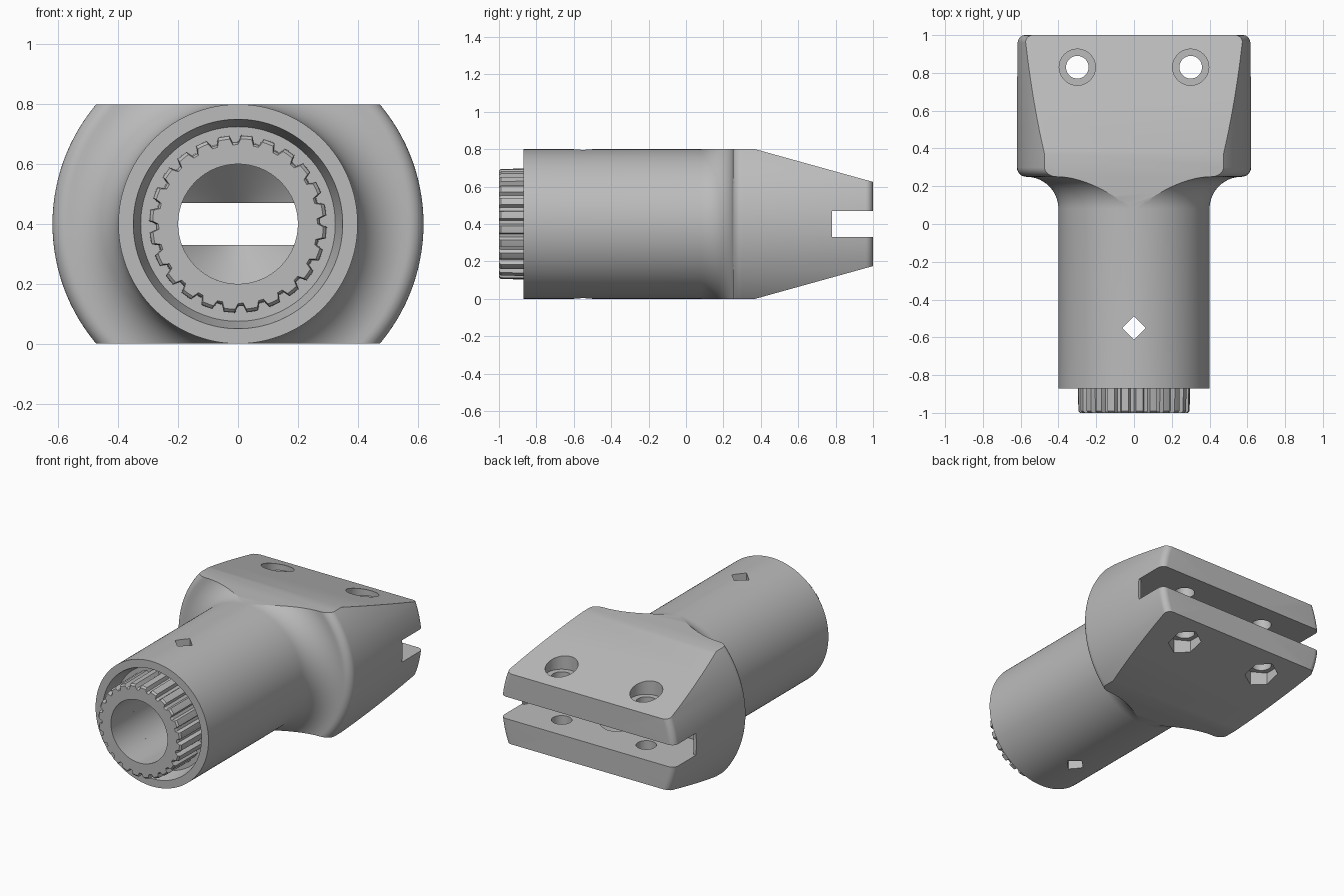
import bpy, bmesh, math
from math import sin, cos, pi, radians

cube = bpy.data.objects.get("Cube")
if cube:
    bpy.data.objects.remove(cube, do_unlink=True)

AXIS_Z = 0.4      # height of the tube axis
BORE = 0.2
RECESS = -0.77    # floor of the front recess

grey = bpy.data.materials.new("plain grey")
grey.use_nodes = True
COLOUR = (0.5, 0.5, 0.5, 1)
grey.diffuse_color = COLOUR
grey.node_tree.nodes["Principled BSDF"].inputs["Base Color"].default_value = COLOUR


def finish(name, bm):
    bmesh.ops.recalc_face_normals(bm, faces=bm.faces[:])
    mesh = bpy.data.meshes.new(name)
    bm.to_mesh(mesh)
    bm.free()
    obj = bpy.data.objects.new(name, mesh)
    mesh.materials.append(grey)
    bpy.context.collection.objects.link(obj)
    return obj


def skin_rings(bm, rings, closed):
    """Join matching vertex rings with quads."""
    n = len(rings[0])
    pairs = list(zip(rings, rings[1:]))
    if closed:
        pairs.append((rings[-1], rings[0]))
    for a, b in pairs:
        for i in range(n):
            j = (i + 1) % n
            bm.faces.new((a[i], a[j], b[j], b[i]))


def revolve(name, profile, steps=128):
    """Spin a closed (radius, y) loop about the tube axis."""
    bm = bmesh.new()
    rings = []
    for r, y in profile:
        rings.append([bm.verts.new((r * cos(2 * pi * i / steps), y,
                                    AXIS_Z + r * sin(2 * pi * i / steps)))
                      for i in range(steps)])
    skin_rings(bm, rings, True)
    return finish(name, bm)


def prism(name, outline, low, high, axis):
    """Extrude a 2D outline along x or z."""
    place = {"x": lambda p, d: (d, p[0], p[1]), "z": lambda p, d: (p[0], p[1], d)}[axis]
    bm = bmesh.new()
    rings = [[bm.verts.new(place(p, d)) for p in outline] for d in (low, high)]
    skin_rings(bm, rings, False)
    for ring in rings:
        bm.faces.new(ring)
    return finish(name, bm)


def arc(cx, cy, r, start, end, steps=8):
    return [(cx + r * cos(radians(start + (end - start) * i / steps)),
             cy + r * sin(radians(start + (end - start) * i / steps)))
            for i in range(steps + 1)]


def polygon(cx, cy, r, sides, turn=0):
    return arc(cx, cy, r, turn, turn + 360, sides)[:-1]


def cut(target, cutter, operation="DIFFERENCE"):
    cutter.hide_render = True
    mod = target.modifiers.new("cut", "BOOLEAN")
    mod.operation = operation
    mod.solver = "EXACT"
    mod.object = cutter
    bpy.context.view_layer.objects.active = target
    bpy.ops.object.modifier_apply(modifier=mod.name)
    bpy.data.objects.remove(cutter, do_unlink=True)


def smooth(obj, angle):
    bpy.ops.object.select_all(action="DESELECT")
    obj.select_set(True)
    bpy.context.view_layer.objects.active = obj
    bpy.ops.object.shade_smooth_by_angle(angle=radians(angle))


# Turned body: sleeve, flared shoulder, round head, rear opening and bore
profile = [(0.35, -0.87), (0.4, -0.87)]
profile += arc(0.57, 0.08, 0.17, 180, 90, 14)
profile += arc(0.57, 0.30, 0.05, -90, 0)
profile += arc(0.58, 0.96, 0.04, 0, 90)
profile += [(0.0005, 1.0), (0.0005, 0.86), (BORE, 0.66), (BORE, RECESS), (0.325, RECESS)]
body = revolve("clamp_body", profile)

# Flat top and bottom, tapering to the rear
cut(body, prism("wedge", [(-1.1, 0), (0.37, 0), (1.0, 0.175), (1.1, 0.203),
                          (1.1, 0.597), (1.0, 0.625), (0.37, 0.8), (-1.1, 0.8)],
                -1, 1, "x"), "INTERSECT")

# Rear slot, deeper between the side cheeks
slot = [(-0.8, 1.1), (-0.8, 0.78), (-0.6, 0.78)]
slot += arc(-0.47, 0.68, 0.07, 180, 270, 6)
slot += arc(0.47, 0.68, 0.07, 270, 360, 6)
slot += [(0.6, 0.78), (0.8, 0.78), (0.8, 1.1)]
cut(body, prism("slot", slot, 0.33, 0.47, "z"))

# Bolt holes with round recesses above and hexagonal ones below
for x in (-0.3, 0.3):
    cut(body, prism("bolt_hole", polygon(x, 0.83, 0.06, 32), -0.1, 0.9, "z"))
    cut(body, prism("bolt_recess", polygon(x, 0.83, 0.096, 40), 0.61, 0.9, "z"))
    cut(body, prism("nut_recess", polygon(x, 0.83, 0.1, 6, 30), -0.1, 0.19, "z"))

# Diamond pin hole through the sleeve
cut(body, prism("pin_hole", polygon(0, -0.55, 0.062, 4), -0.1, 0.9, "z"))
smooth(body, 25)

# Toothed collar around the bore
TEETH = 24
STEPS = 8


def collar_ring(bm, y, tip, root):
    ring = []
    for i in range(TEETH * STEPS):
        a = 2 * pi * i / (TEETH * STEPS)
        r = root if i % STEPS in (0, 1, 2) else tip
        ring.append(bm.verts.new((r * cos(a), y, AXIS_Z + r * sin(a))))
    return ring


bm = bmesh.new()
skin_rings(bm, [collar_ring(bm, RECESS + 0.01, BORE, BORE),
                collar_ring(bm, RECESS + 0.01, 0.297, 0.275),
                collar_ring(bm, -0.99, 0.295, 0.272),
                collar_ring(bm, -1.0, 0.285, 0.265),
                collar_ring(bm, -1.0, BORE, BORE)], True)
collar = finish("toothed_collar", bm)
cut(collar, prism("collar_pin_hole", polygon(0, -0.55, 0.062, 4), -0.1, 0.9, "z"))
smooth(collar, 25)
